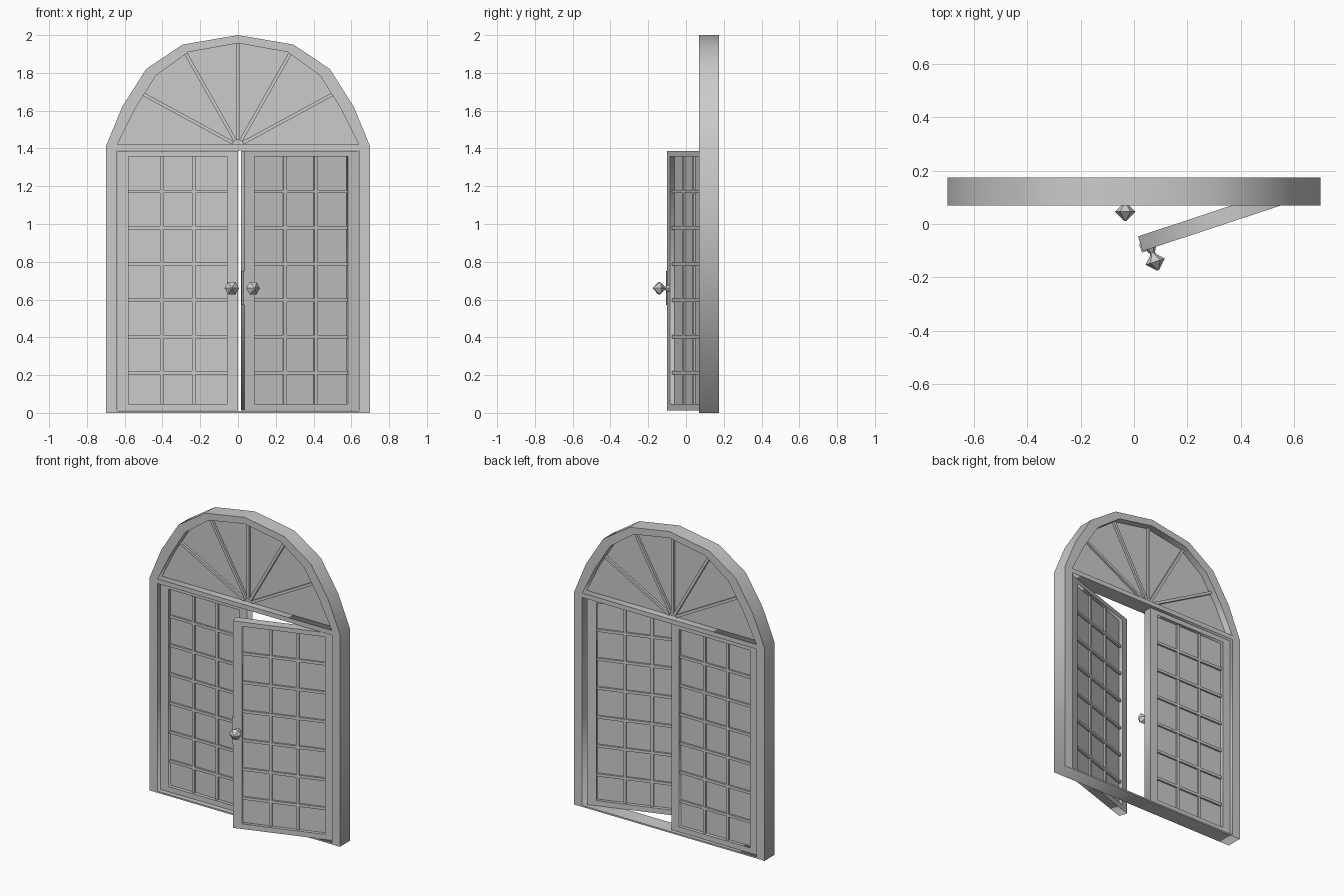
import bpy, bmesh
from math import cos, sin, pi, radians
from mathutils import Matrix, Vector

if "Cube" in bpy.data.objects:
    bpy.data.objects.remove(bpy.data.objects["Cube"])

grey = bpy.data.materials.new("plain_grey")
grey.use_nodes = True
COLOUR = (0.6, 0.6, 0.6, 1)
grey.diffuse_color = COLOUR
grey.node_tree.nodes["Principled BSDF"].inputs["Base Color"].default_value = COLOUR


def add_object(name, mesh, matrix):
    mesh.materials.clear()
    mesh.materials.append(grey)
    ob = bpy.data.objects.new(name, mesh)
    bpy.context.collection.objects.link(ob)
    ob.matrix_world = matrix
    return ob


def slab(name, loops, y0, y1, matrix=Matrix()):
    """Extrude an XZ outline (first loop) with holes (other loops) from y0 to y1."""
    curve = bpy.data.curves.new(name, 'CURVE')
    curve.dimensions = '2D'
    curve.fill_mode = 'BOTH'
    curve.extrude = (y1 - y0) / 2
    for loop in loops:
        spline = curve.splines.new('POLY')
        spline.points.add(len(loop) - 1)
        for point, (x, z) in zip(spline.points, loop):
            point.co = (x, z, 0, 1)
        spline.use_cyclic_u = True
    helper = bpy.data.objects.new(name + "_outline", curve)
    bpy.context.collection.objects.link(helper)
    graph = bpy.context.evaluated_depsgraph_get()
    mesh = bpy.data.meshes.new_from_object(helper.evaluated_get(graph))
    bpy.data.objects.remove(helper)
    mesh.transform(Matrix.Translation((0, (y0 + y1) / 2, 0)) @ Matrix.Rotation(pi / 2, 4, 'X'))
    return add_object(name, mesh, matrix)


def rect(x0, x1, z0, z1):
    return [(x0, z0), (x1, z0), (x1, z1), (x0, z1)]


def box(name, low, high, matrix=Matrix()):
    low, high = Vector(low), Vector(high)
    bm = bmesh.new()
    bmesh.ops.create_cube(bm, size=1)
    bmesh.ops.scale(bm, vec=high - low, verts=bm.verts)
    bmesh.ops.translate(bm, vec=(low + high) / 2, verts=bm.verts)
    mesh = bpy.data.meshes.new(name)
    bm.to_mesh(mesh)
    bm.free()
    return add_object(name, mesh, matrix)


def knob(name, matrix):
    """Six-sided faceted knob pointing to -y."""
    profile = [(.02, 0), (.01, .018), (.013, .027), (.038, .052), (.004, .086)]
    bm = bmesh.new()
    rings = [[bm.verts.new((r * cos(k * pi / 3), -d, r * sin(k * pi / 3)))
              for k in range(6)] for r, d in profile]
    for a, b in zip(rings, rings[1:]):
        for k in range(6):
            n = (k + 1) % 6
            bm.faces.new((a[k], a[n], b[n], b[k]))
    bm.faces.new(rings[0])
    bm.faces.new(rings[-1])
    bmesh.ops.recalc_face_normals(bm, faces=bm.faces)
    mesh = bpy.data.meshes.new(name)
    bm.to_mesh(mesh)
    bm.free()
    return add_object(name, mesh, matrix)


def mirrored(half):
    """Complete a right-hand run of points that ends on the centre line."""
    return half + [(-x, z) for x, z in reversed(half[:-1])]


# Arched frame with a door opening and a fan opening
FRONT, BACK = 0.07, 0.175
outer = mirrored([(.70, 0), (.70, 1.41), (.613, 1.62), (.487, 1.82), (.293, 1.95), (0, 2)])
fan = mirrored([(.64, 1.42), (.545, 1.61), (.435, 1.785), (.263, 1.91), (0, 1.957)])
opening = rect(-.64, .64, .01, 1.39)
slab("arched_frame", [outer, opening, fan], FRONT, BACK)

# Fan light: pane and radiating bars
slab("fan_pane", [fan], .117, .128)
for i, (tilt, length) in enumerate([(-61.5, .585), (-29.5, .56), (0, .54),
                                    (29.5, .56), (61.5, .585)]):
    place = Matrix.Translation((0, 0, 1.415)) @ Matrix.Rotation(radians(tilt), 4, 'Y')
    box(f"fan_bar_{i + 1}", (-.009, .102, .03), (.009, .143, length), place)

# Doors: local origin is the front corner at the hinge
WIDTH, THICK = 0.636, 0.058
BOTTOM, TOP = 0.013, 1.387


def door(side, s, angle):
    place = Matrix.Translation((s * .637, .098, 0)) @ Matrix.Rotation(radians(angle), 4, 'Z')
    stile = .057
    edges = sorted((0, -s * WIDTH))
    x0, x1 = edges[0] + stile, edges[1] - stile
    z0, z1 = .047, 1.358
    slab(side + "_door_frame", [rect(*edges, BOTTOM, TOP), rect(x0, x1, z0, z1)], 0, THICK, place)
    box(side + "_door_pane", (x0, .023, z0), (x1, .035, z1), place)
    # glazing bars
    for i in (1, 2):
        x = -s * (stile + .01 + i * (WIDTH - 2 * stile - .01) / 3 - .005)
        box(f"{side}_upright_bar_{i}", (x - .009, .012, z0), (x + .009, .046, z1), place)
    for i in range(6):
        z = .212 + i * .192
        box(f"{side}_cross_bar_{i + 1}", (x0, .011, z - .009), (x1, .047, z + .009), place)
    # knob and latch plate near the free edge
    knob(side + "_knob", place @ Matrix.Translation((-s * (WIDTH - .032), 0, .66)))
    return place


door("right", -1, 0)
left_place = door("left", 1, 18.3)
box("latch_plate", (-WIDTH - .005, -.004, .57), (-WIDTH + .012, .03, .75), left_place)
